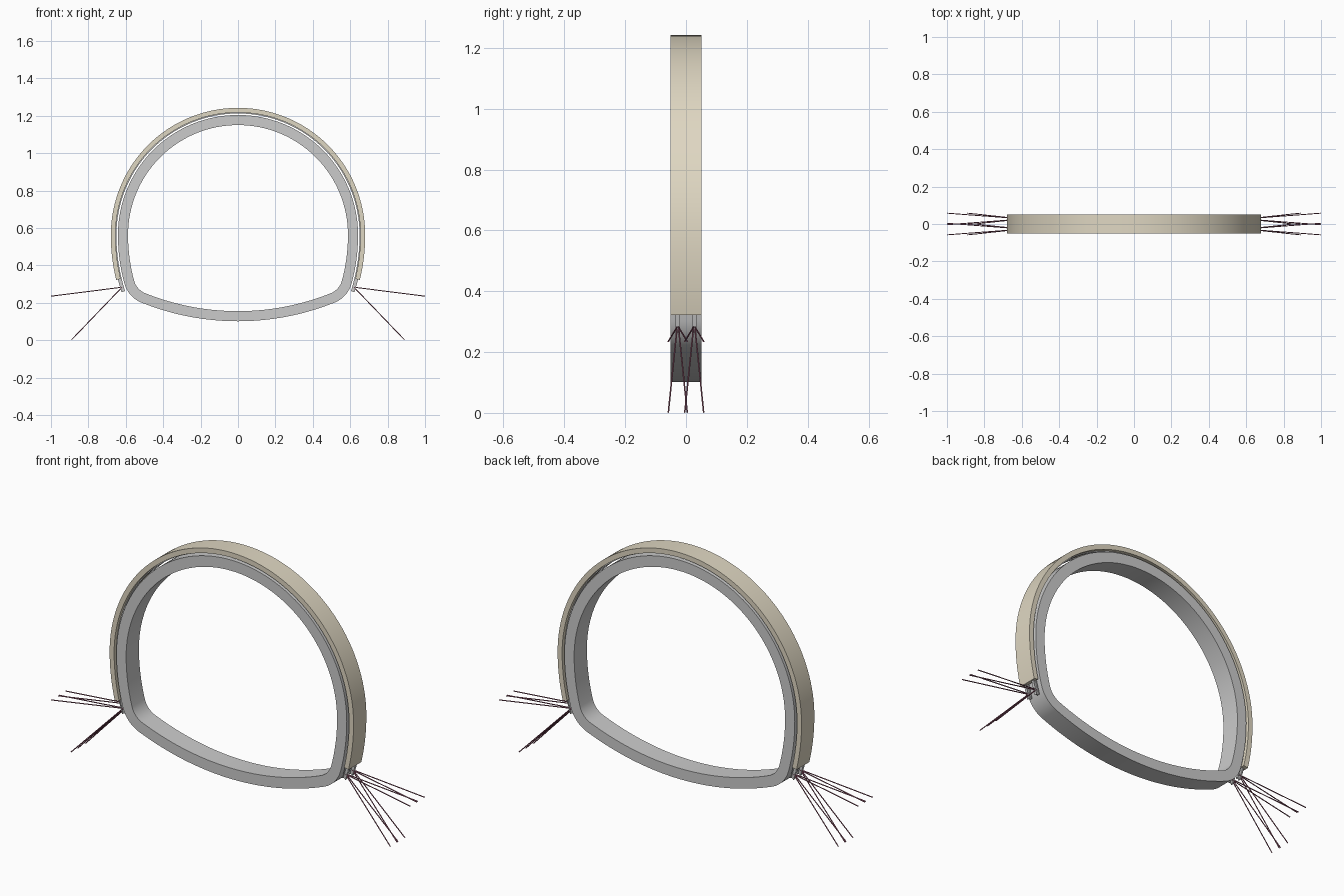
import bpy, bmesh
from math import sin, cos, atan2, asin, pi, sqrt, radians
from mathutils import Vector

if "Cube" in bpy.data.objects:
    bpy.data.objects.remove(bpy.data.objects["Cube"])

# Tunnel outline: tangent arcs for crown, side wall, corner and invert (inner face radii)
ZC, RC, RS, RK = 0.562, 0.588, 0.93, 0.10
RI, ZB = 1.33, 0.155
S = Vector((-(RS - RC), ZC))
I = Vector((0, ZB + RI))
a, b, dist = RS - RK, RI - RK, (I - S).length
u = (I - S) / dist
m = (a * a - b * b + dist * dist) / (2 * dist)
K = S + u * m + Vector((u.y, -u.x)) * sqrt(a * a - m * m)
A_SIDE = atan2((K - S).y, (K - S).x)
A_INV = atan2((K - I).y, (K - I).x)


def arc(c, r, a0, a1, n):
    return [(c[0], c[1], r, a0 + (a1 - a0) * i / n) for i in range(n + 1)]


def mirrored(stations):
    return [(-x, z, r, pi - t) for x, z, r, t in reversed(stations)]


def material(name, rgb):
    mat = bpy.data.materials.new(name)
    mat.diffuse_color = (*rgb, 1)
    mat.use_nodes = True
    mat.node_tree.nodes["Principled BSDF"].inputs["Base Color"].default_value = mat.diffuse_color
    return mat


def finish(bm, name, mat=None):
    bmesh.ops.recalc_face_normals(bm, faces=bm.faces)
    me = bpy.data.meshes.new(name)
    bm.to_mesh(me)
    bm.free()
    ob = bpy.data.objects.new(name, me)
    bpy.context.collection.objects.link(ob)
    if mat:
        me.materials.append(mat)
    bpy.context.view_layer.objects.active = ob
    ob.select_set(True)
    bpy.ops.object.shade_smooth_by_angle(angle=radians(30))
    ob.select_set(False)
    return ob


def sweep(name, stations, section, closed=False, mat=None):
    """Sweep a section of (outward offset, y) points along the arc stations."""
    bm = bmesh.new()
    rings = [[bm.verts.new((x + (r + d) * cos(t), y, z + (r + d) * sin(t)))
              for d, y in section] for x, z, r, t in stations]
    n, k = len(rings), len(section)
    for i in range(n if closed else n - 1):
        p, q = rings[i], rings[(i + 1) % n]
        for j in range(k):
            bm.faces.new((p[j], p[(j + 1) % k], q[(j + 1) % k], q[j]))
    if not closed:
        bm.faces.new(rings[0])
        bm.faces.new(rings[-1])
    return finish(bm, name, mat)


def box(d0, d1, y0, y1):
    return [(d0, y0), (d1, y0), (d1, y1), (d0, y1)]


def arch(foot):
    half = arc(S, RS, -foot, 0, 10)[:-1] + arc((0, ZC), RC, 0, pi / 2, 32)
    return half + mirrored(half)[1:]


concrete = material("sprayed_concrete", (0.74, 0.68, 0.54))
red = material("bolt_red", (0.30, 0.10, 0.16))
W = 0.051

# Closed inner lining
half = (arc(I, RI, -pi / 2, A_INV, 16)[:-1] + arc(K, RK, A_INV, A_SIDE, 12)[:-1]
        + arc(S, RS, A_SIDE, 0, 8)[:-1] + arc((0, ZC), RC, 0, pi / 2, 32))
sweep("inner_lining", half + mirrored(half)[1:-1], box(0, 0.054, -W, W), closed=True)

# Outer sprayed concrete arch
sweep("sprayed_concrete_arch", arch(asin(0.235)), box(0.067, 0.092, -W, W), mat=concrete)

# Steel I-beam ribs and their foot bolts
for tag, ry in (("front", -0.027), ("back", 0.027)):
    lo, hi, f, w, web = 0.062, 0.082, 0.004, 0.007, 0.002
    right = [(lo, w), (lo + f, w), (lo + f, web), (hi - f, web), (hi - f, w), (hi, w)]
    sec = right + [(d, -y) for d, y in reversed(right)]
    sweep(f"steel_rib_{tag}", arch(asin(0.302)), [(d, y + ry) for d, y in sec])

    for side, sx in (("left", -1), ("right", 1)):
        for level, ex, ez in (("upper", 1.0, 0.235), ("lower", 0.89, 0.002)):
            for i, sy in enumerate((-1, 1)):
                p = Vector((sx * 0.62, ry + sy * 0.002, 0.283))
                q = Vector((sx * ex, ry + sy * 0.031, ez))
                bm = bmesh.new()
                bmesh.ops.create_cone(bm, cap_ends=True, segments=10, radius1=0.0025,
                                      radius2=0.0025, depth=(q - p).length)
                rot = (q - p).to_track_quat('Z', 'Y').to_matrix()
                bmesh.ops.rotate(bm, verts=bm.verts, matrix=rot)
                bmesh.ops.translate(bm, verts=bm.verts, vec=(p + q) / 2)
                finish(bm, f"foot_bolt_{side}_{tag}_{level}_{i + 1}", red)
